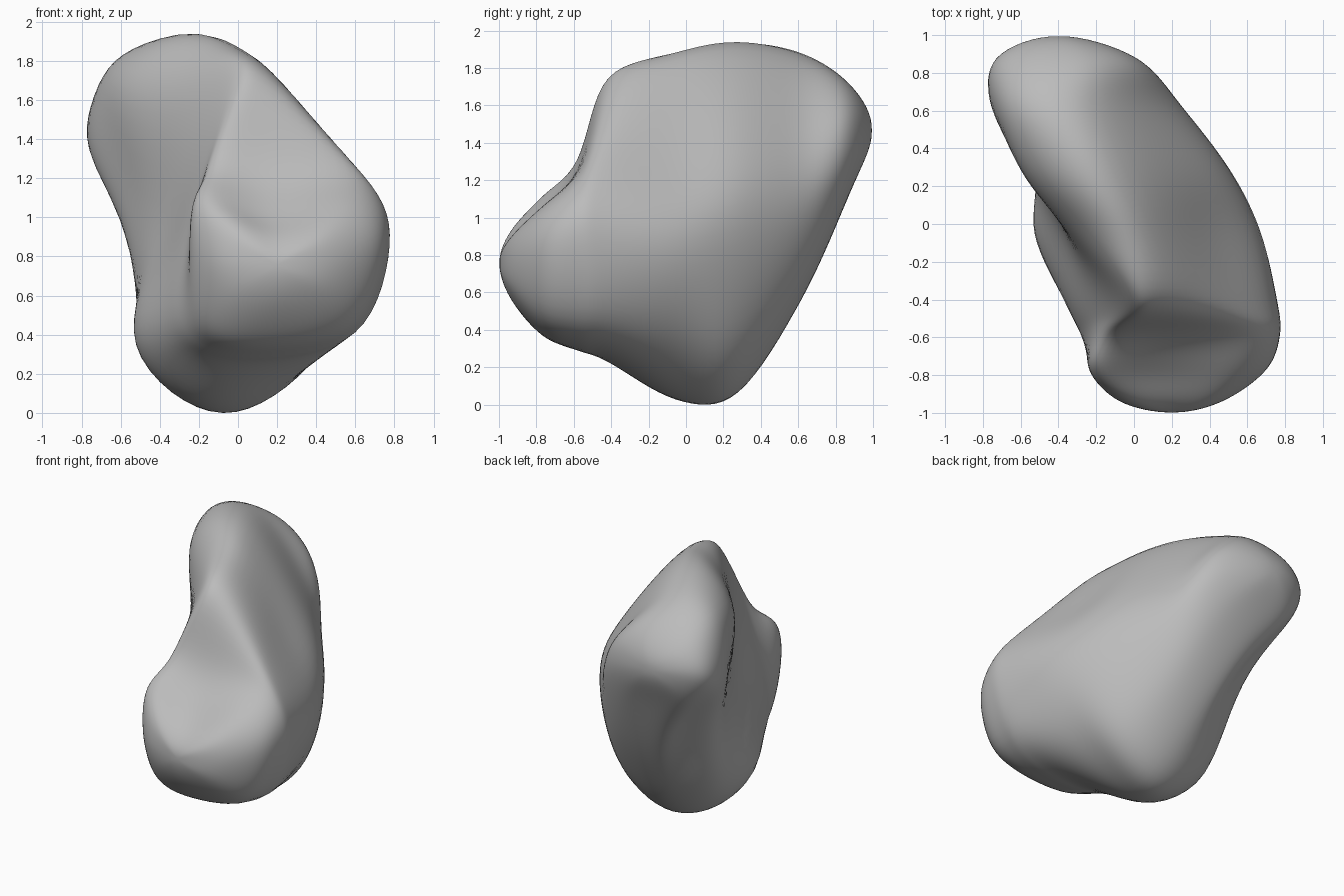
import bpy
import bmesh
from mathutils import Vector

cube = bpy.data.objects.get("Cube")
if cube:
    bpy.data.objects.remove(cube, do_unlink=True)

STEPS = 8  # subdivisions between neighbouring control points

# Cross-sections from front to back: depth, then (x, z) clockwise from top left
SECTIONS = [
    (-.94, [(-.02, .94), (.2, .9), (.41, .9), (.47, .78),
            (.41, .64), (.18, .58), (0, .63), (-.08, .79)]),
    (-.77, [(-.19, 1.13), (.15, 1.04), (.55, 1.07), (.71, .86),
            (.56, .47), (.1, .38), (-.16, .48), (-.24, .82)]),
    (-.58, [(-.13, 1.3), (.15, 1.27), (.61, 1.21), (.78, .92),
            (.6, .42), (.05, .3), (-.27, .45), (-.24, .93)]),
    (-.42, [(-.03, 1.7), (.15, 1.73), (.52, 1.37), (.765, .95),
            (.6, .41), (0, .24), (-.36, .44), (-.26, 1.03)]),
    (-.05, [(-.32, 1.68), (0, 1.9), (.41, 1.38), (.685, .9),
            (.46, .34), (-.1, .02), (-.54, .38), (-.37, .98)]),
    (.28, [(-.59, 1.72), (-.17, 1.96), (.32, 1.42), (.52, .95),
           (.36, .32), (-.05, .06), (-.48, .36), (-.53, 1.1)]),
    (.62, [(-.67, 1.79), (-.28, 1.88), (.1, 1.48), (.26, 1.08),
           (.14, .68), (-.18, .58), (-.43, .88), (-.75, 1.3)]),
    (.88, [(-.6, 1.68), (-.28, 1.72), (-.05, 1.57), (.02, 1.35),
           (-.1, 1.18), (-.35, 1.16), (-.6, 1.25), (-.74, 1.48)]),
]
FRONT_TIP = Vector((.2, -1, .77))
BACK_TIP = Vector((-.4, 1, 1.48))


def spline(a, b, c, d, t):
    """Smooth curve point between b and c."""
    return (b * 2 + (c - a) * t + (a * 2 - b * 5 + c * 4 - d) * t * t
            + (b * 3 - a - c * 3 + d) * t ** 3) / 2


def smooth_ring(points):
    """Refine a closed loop of points."""
    n = len(points)
    return [spline(points[i - 1], points[i], points[(i + 1) % n],
                   points[(i + 2) % n], s / STEPS)
            for i in range(n) for s in range(STEPS)]


def opposite(ring):
    """Continue a ring across a tip to its far side."""
    half = len(ring) // 2
    return ring[half:] + ring[:half]


# Rings between the two tips
rings = [smooth_ring([Vector((x, y, z)) for x, z in outline])
         for y, outline in SECTIONS]
count = len(rings[0])
rows = ([opposite(rings[0]), [FRONT_TIP] * count] + rings
        + [[BACK_TIP] * count, opposite(rings[-1])])
loops = [[spline(*(rows[k + j][i] for j in (-1, 0, 1, 2)), s / STEPS)
          for i in range(count)]
         for k in range(1, len(rows) - 2) for s in range(STEPS)][1:]

# Boulder skin
bm = bmesh.new()
skin = [[bm.verts.new(p) for p in loop] for loop in loops]
front, back = bm.verts.new(FRONT_TIP), bm.verts.new(BACK_TIP)
for i in range(count):
    j = (i + 1) % count
    for a, b in zip(skin, skin[1:]):
        bm.faces.new((a[i], a[j], b[j], b[i]))
    bm.faces.new((front, skin[0][j], skin[0][i]))
    bm.faces.new((back, skin[-1][i], skin[-1][j]))

# Soften the surface and rest it on the ground
for _ in range(8):
    bmesh.ops.smooth_vert(bm, verts=bm.verts, factor=.5,
                          use_axis_x=True, use_axis_y=True, use_axis_z=True)
lowest = min(v.co.z for v in bm.verts)
bmesh.ops.translate(bm, verts=bm.verts, vec=(0, 0, -lowest))
bmesh.ops.recalc_face_normals(bm, faces=bm.faces)
for face in bm.faces:
    face.smooth = True

mesh = bpy.data.meshes.new("boulder")
bm.to_mesh(mesh)
bm.free()
boulder = bpy.data.objects.new("boulder", mesh)
bpy.context.collection.objects.link(boulder)

# Plain grey stone
stone = bpy.data.materials.new("grey stone")
stone.use_nodes = True
grey = (.5, .5, .5, 1)
stone.diffuse_color = grey
stone.node_tree.nodes["Principled BSDF"].inputs["Base Color"].default_value = grey
mesh.materials.append(stone)
